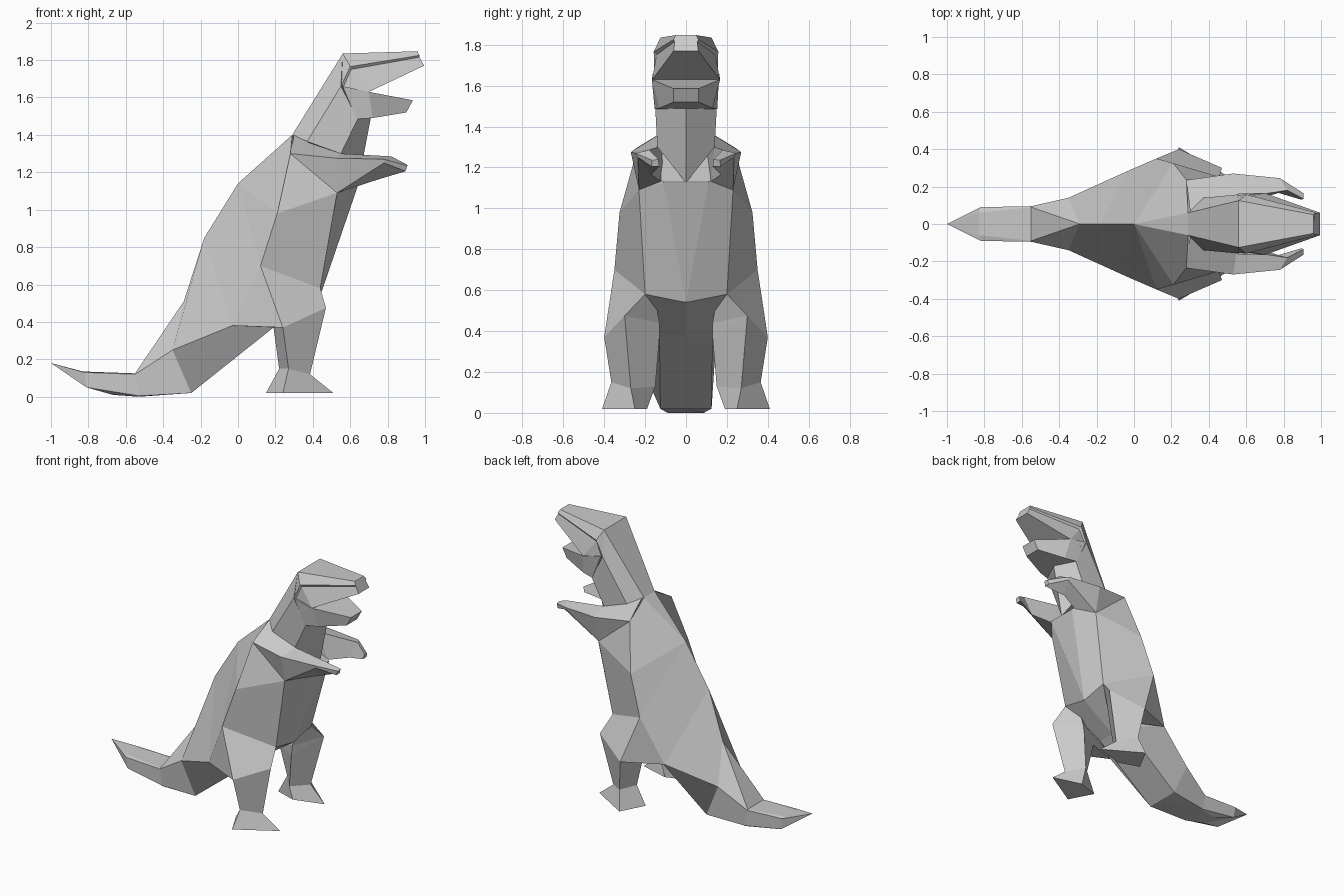
import bpy
import bmesh


def mirrored(half):
    """Complete a ring from its +y half, listed from back to belly."""
    return half + [(x, -y, z) for x, y, z in reversed(half)]


def loft(name, rings, mirror=False):
    """Skin a series of closed rings with flat faces and cap both ends."""
    bm = bmesh.new()
    loops = [[bm.verts.new(p) for p in ring] for ring in rings]
    n = len(loops[0])
    for a, b in zip(loops, loops[1:]):
        for i in range(n):
            j = (i + 1) % n
            bm.faces.new((a[i], a[j], b[j], b[i]))
    bm.faces.new(loops[0])
    bm.faces.new(loops[-1])
    bmesh.ops.remove_doubles(bm, verts=bm.verts, dist=0.0005)
    bmesh.ops.recalc_face_normals(bm, faces=bm.faces)
    mesh = bpy.data.meshes.new(name)
    bm.to_mesh(mesh)
    bm.free()
    ob = bpy.data.objects.new(name, mesh)
    bpy.context.collection.objects.link(ob)
    if mirror:
        mod = ob.modifiers.new("mirror", 'MIRROR')
        mod.use_axis = (False, True, False)
        mod.use_mirror_merge = False
    return ob


# Tail and torso: back, side, belly edge, belly centre
body = [
    [(-1, 0, .18)] * 4,
    [(-.83, .06, .135), (-.82, .09, .13), (-.81, .085, .05), (-.67, .05, .01)],
    [(-.55, .09, .125), (-.55, .095, .12), (-.53, .095, .005), (-.53, .09, 0)],
    [(-.29, 0, .51), (-.35, .14, .25), (-.25, .125, .02), (-.25, 0, .02)],
    [(-.18, 0, .85), (-.03, .285, .38), (.19, .13, .37), (.19, 0, .37)],
    [(0, 0, 1.14), (.12, .35, .70), (.44, .20, .58), (.44, 0, .54)],
    [(0, 0, 1.14), (.21, .325, .98), (.53, .23, 1.09), (.64, .11, 1.125)],
    [(.29, .06, 1.40), (.28, .235, 1.30), (.54, .20, 1.20), (.64, .11, 1.13)],
]
loft("body", [mirrored(r) for r in body])

# Neck with a ridged throat
neck = [
    [(.29, .06, 1.40), (.37, .14, 1.365), (.55, .14, 1.30), (.64, 0, 1.125)],
    [(.56, .125, 1.835), (.55, .157, 1.66), (.64, .15, 1.485), (.71, 0, 1.49)],
]
loft("neck", [mirrored(r) for r in neck])

# Skull: crown, brow, eye groove, upper lip
skull = [
    [(.56, .125, 1.835), (.55, .154, 1.66), (.56, .152, 1.65), (.58, .152, 1.61)],
    [(.56, .125, 1.835), (.60, .158, 1.765), (.605, .145, 1.75), (.70, .165, 1.63)],
    [(.96, .05, 1.847), (.97, .062, 1.825), (.97, .055, 1.815), (.995, .06, 1.77)],
]
loft("skull", [mirrored(r) for r in skull])

# Lower jaw
jaw = [
    [(.56, .162, 1.66), (.635, .153, 1.485)],
    [(.70, .167, 1.63), (.72, .13, 1.49)],
    [(.935, .06, 1.585), (.90, .06, 1.52)],
]
loft("lower_jaw", [mirrored(r) for r in jaw])

# Arms: shoulder, elbow, wrist, hand tip
arm = [
    [(.30, .07, 1.40), (.28, .235, 1.30), (.29, .22, 1.28), (.30, .10, 1.30)],
    [(.55, .14, 1.30), (.53, .27, 1.275), (.53, .23, 1.09), (.62, .12, 1.13)],
    [(.82, .18, 1.285), (.78, .245, 1.27), (.78, .235, 1.25), (.76, .17, 1.165)],
    [(.905, .135, 1.24), (.905, .165, 1.235), (.895, .17, 1.205), (.895, .13, 1.205)],
]
loft("arms", arm, mirror=True)

# Legs: hip, thigh, knee, ankle, foot sole (outer, front, inner, back)
leg = [
    [(.12, .35, .70), (.44, .20, .58), (.35, .14, .50), (-.03, .285, .38)],
    [(.24, .40, .37), (.47, .30, .475), (.34, .13, .44), (-.03, .285, .38)],
    [(.24, .40, .37), (.47, .30, .475), (.33, .13, .37), (.19, .20, .37)],
    [(.27, .365, .15), (.385, .27, .12), (.30, .15, .13), (.22, .24, .15)],
    [(.24, .41, .02), (.51, .25, .02), (.30, .19, .02), (.15, .24, .02)],
]
loft("legs", leg, mirror=True)
